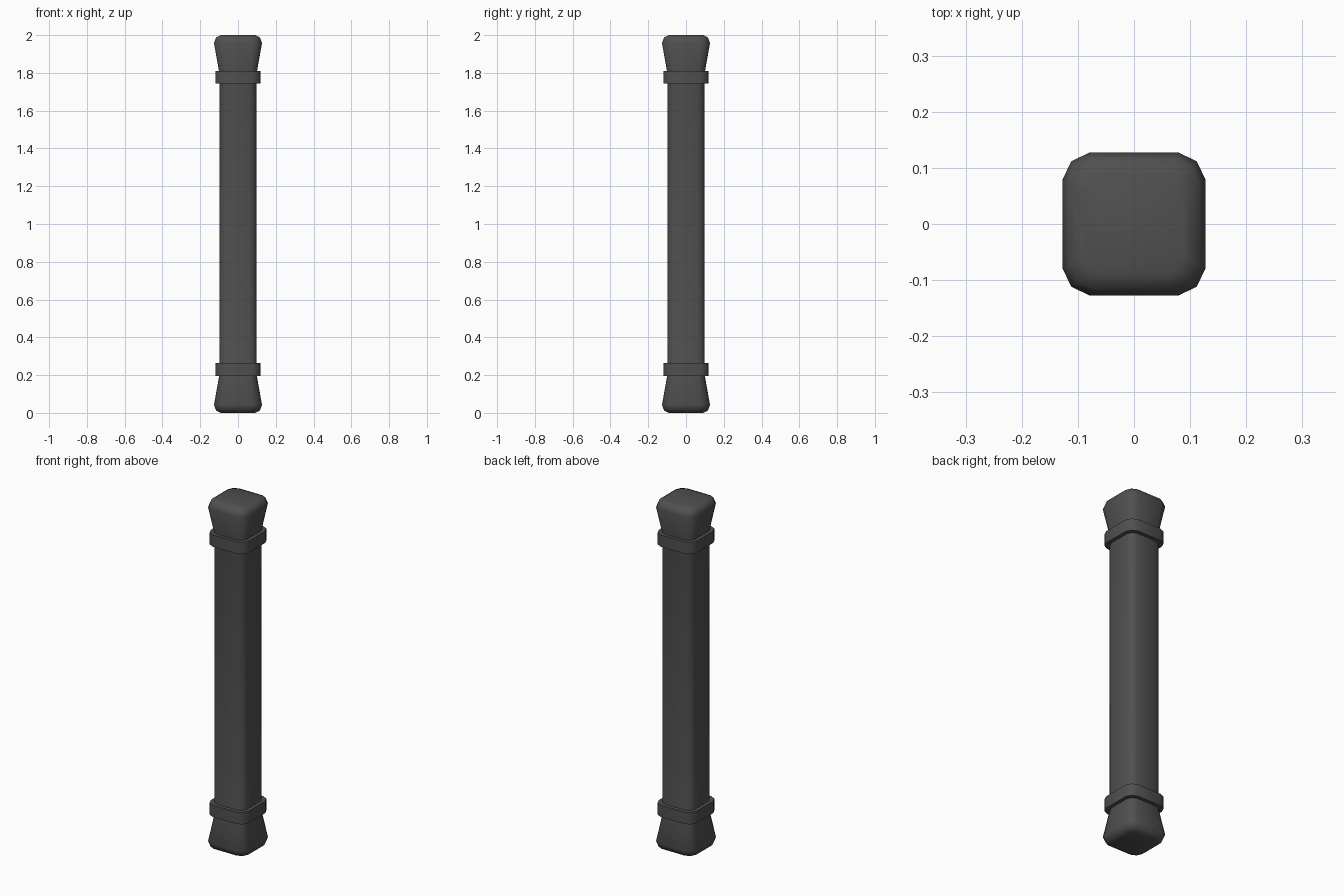
import bpy, bmesh, math

if "Cube" in bpy.data.objects:
    bpy.data.objects.remove(bpy.data.objects["Cube"])

mat = bpy.data.materials.new("dark_grey")
mat.diffuse_color = (0.08, 0.08, 0.08, 1)
mat.use_nodes = True
mat.node_tree.nodes["Principled BSDF"].inputs["Base Color"].default_value = mat.diffuse_color

# Rounded square outline with two-segment corners, half width 1
CORNER = [(1.0, 0.63), (0.88, 0.88), (0.63, 1.0)]
OUTLINE = []
for k in range(4):
    c, s = round(math.cos(k * math.pi / 2)), round(math.sin(k * math.pi / 2))
    OUTLINE += [(x * c - y * s, x * s + y * c) for x, y in CORNER]


def loft(name, profile, closed=False, angle=40):
    """Skin rounded-square sections (half width, z); closed makes a ring."""
    bm = bmesh.new()
    rings = [[bm.verts.new((x * w, y * w, z)) for x, y in OUTLINE] for w, z in profile]
    pairs = list(zip(rings, rings[1:]))
    if closed:
        pairs.append((rings[-1], rings[0]))
    n = len(OUTLINE)
    for a, b in pairs:
        for i in range(n):
            j = (i + 1) % n
            bm.faces.new((a[i], a[j], b[j], b[i]))
    if not closed:
        bm.faces.new(rings[0][::-1])
        bm.faces.new(rings[-1])
    bmesh.ops.recalc_face_normals(bm, faces=bm.faces)
    me = bpy.data.meshes.new(name)
    bm.to_mesh(me)
    bm.free()
    me.materials.append(mat)
    ob = bpy.data.objects.new(name, me)
    bpy.context.collection.objects.link(ob)
    bpy.ops.object.select_all(action='DESELECT')
    ob.select_set(True)
    bpy.context.view_layer.objects.active = ob
    bpy.ops.object.shade_smooth_by_angle(angle=math.radians(angle))
    return ob


# Post: straight shaft with flared, rounded ends
end = [(0.09, 0.0), (0.116, 0.012), (0.127, 0.043), (0.099, 0.2)]
loft("post", end + [(w, 2 - z) for w, z in reversed(end)], angle=60)

# Collars around the shaft near each end
for name, z0 in (("lower_collar", 0.195), ("upper_collar", 1.743)):
    z1 = z0 + 0.068
    loft(name, [(0.095, z0), (0.12, z0), (0.12, z1), (0.095, z1)], closed=True)
